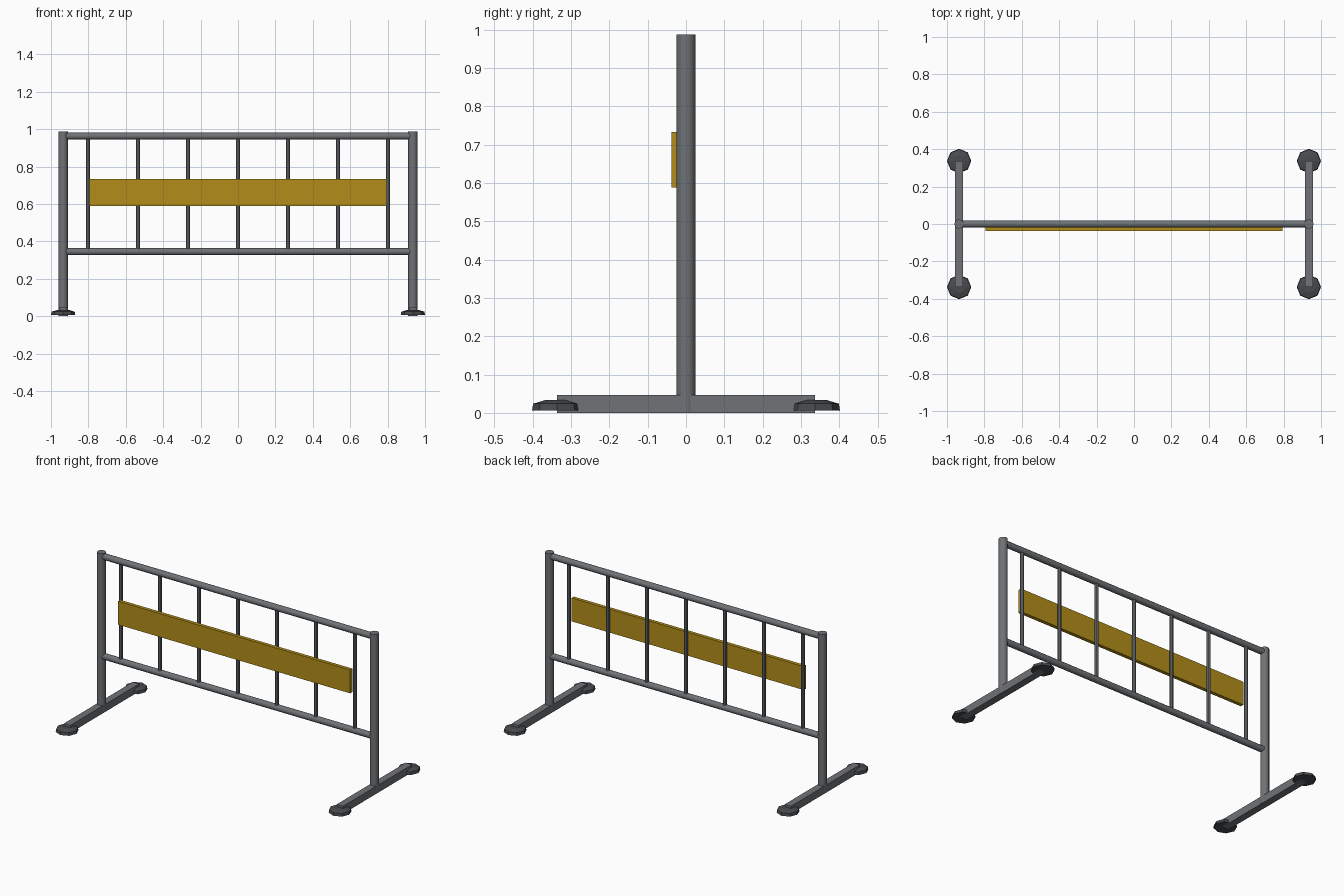
import bpy, bmesh, math
from mathutils import Matrix, Vector

if "Cube" in bpy.data.objects:
    bpy.data.objects.remove(bpy.data.objects["Cube"])


def material(name, rgb):
    m = bpy.data.materials.new(name)
    m.diffuse_color = (*rgb, 1)
    m.use_nodes = True
    m.node_tree.nodes["Principled BSDF"].inputs["Base Color"].default_value = m.diffuse_color
    return m


STEEL = material("grey steel", (0.16, 0.17, 0.18))
RUBBER = material("dark rubber", (0.065, 0.07, 0.077))
YELLOW = material("safety yellow", (0.45, 0.27, 0.01))


def finish(name, bm, mat, smooth=False):
    bmesh.ops.recalc_face_normals(bm, faces=bm.faces)
    mesh = bpy.data.meshes.new(name)
    bm.to_mesh(mesh)
    bm.free()
    mesh.materials.append(mat)
    obj = bpy.data.objects.new(name, mesh)
    bpy.context.collection.objects.link(obj)
    if smooth:
        bpy.ops.object.select_all(action='DESELECT')
        obj.select_set(True)
        bpy.context.view_layer.objects.active = obj
        bpy.ops.object.shade_smooth_by_angle(angle=math.radians(40))
    return obj


def tube(name, start, end, radius, sides=12):
    a, b = Vector(start), Vector(end)
    turn = (b - a).to_track_quat('Z', 'Y').to_matrix().to_4x4()
    bm = bmesh.new()
    bmesh.ops.create_cone(bm, cap_ends=True, segments=sides, radius1=radius,
                          radius2=radius, depth=(b - a).length,
                          matrix=Matrix.Translation((a + b) / 2) @ turn)
    return finish(name, bm, STEEL, True)


def box(name, lo, hi, mat):
    lo, hi = Vector(lo), Vector(hi)
    bm = bmesh.new()
    bmesh.ops.create_cube(bm, size=1, matrix=Matrix.Translation((lo + hi) / 2)
                          @ Matrix.Diagonal((*(hi - lo), 1)))
    return finish(name, bm, mat)


def foot(name, x, y, sides=8):
    # low octagonal pad: straight rim, then a sloped top
    bm = bmesh.new()
    rings = []
    for r, z in ((0.065, 0.006), (0.062, 0.024), (0.032, 0.033)):
        rings.append([bm.verts.new((x + r * math.cos(i * math.tau / sides),
                                    y + r * math.sin(i * math.tau / sides), z))
                      for i in range(sides)])
    for low, high in zip(rings, rings[1:]):
        for i in range(sides):
            j = (i + 1) % sides
            bm.faces.new((low[i], low[j], high[j], high[i]))
    bm.faces.new(rings[0])
    bm.faces.new(rings[-1])
    return finish(name, bm, RUBBER)


POST_X = 0.935

# Posts, ground bars and foot pads on both sides
for side, s in (("left", -1), ("right", 1)):
    x = s * POST_X
    tube(f"{side}_post", (x, 0, 0.002), (x, 0, 0.987), 0.025)
    box(f"{side}_base_bar", (x - 0.022, -0.337, 0), (x + 0.022, 0.337, 0.047), STEEL)
    for end, e in (("front", -1), ("back", 1)):
        foot(f"{side}_{end}_foot", x, e * 0.337)

# Horizontal rails
for name, z in (("top_rail", 0.963), ("bottom_rail", 0.345)):
    tube(name, (-POST_X, 0, z), (POST_X, 0, z), 0.019)

# Upright bars between the rails
for i in range(7):
    x = (i - 3) * 0.267
    tube(f"upright_bar_{i + 1}", (x, 0, 0.345), (x, 0, 0.963), 0.011, 8)

# Warning board on the front
box("warning_board", (-0.795, -0.038, 0.588), (0.795, -0.016, 0.733), YELLOW)
